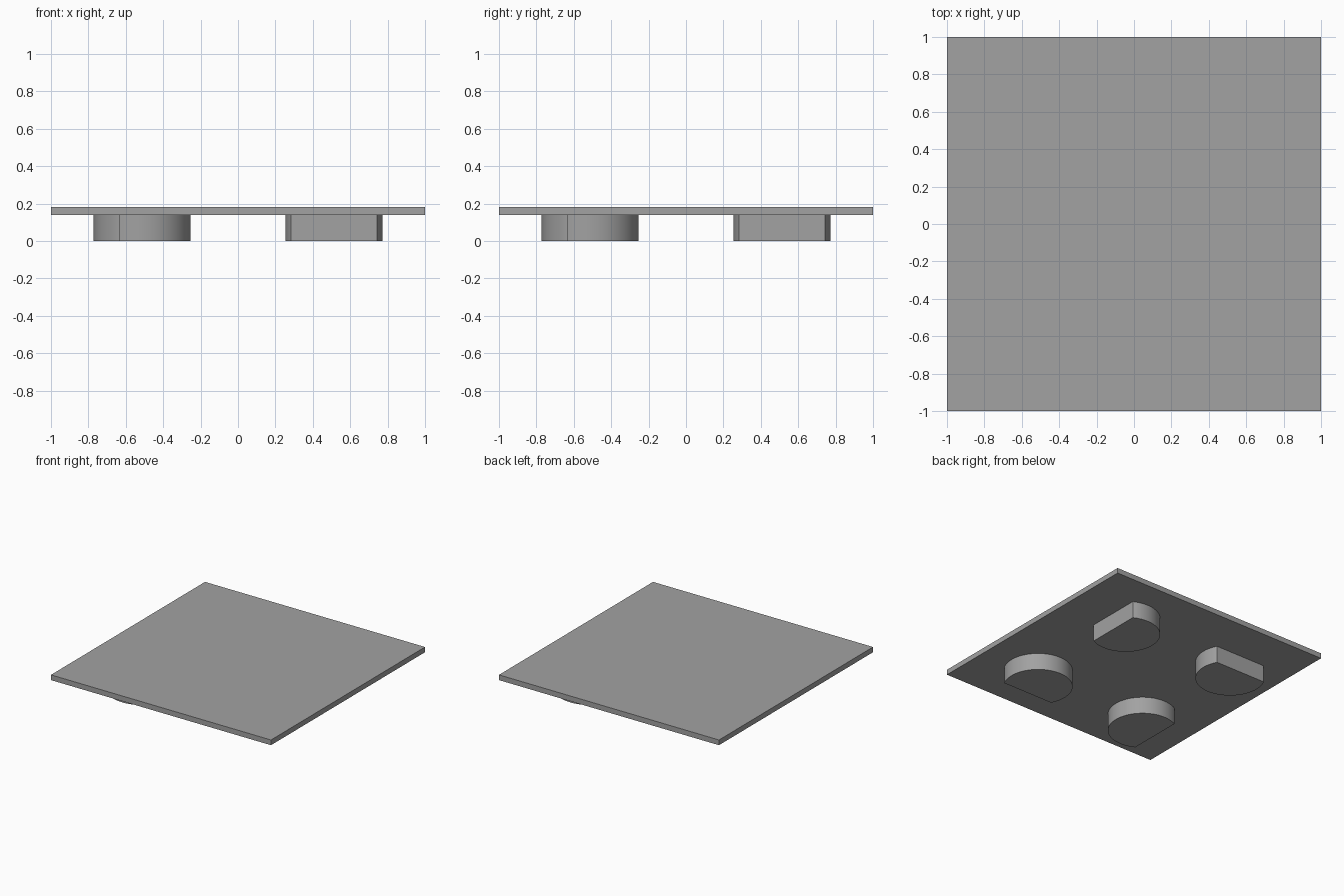
import bpy, bmesh, math

if "Cube" in bpy.data.objects:
    bpy.data.objects.remove(bpy.data.objects["Cube"])

PLATE_BOTTOM, PLATE_TOP = 0.139, 0.182
FOOT_OFFSET, FOOT_RADIUS, FLAT_DISTANCE = 0.513, 0.26, 0.122
ARC_STEPS = 64

grey = bpy.data.materials.new("plain grey")
grey.diffuse_color = (0.36, 0.36, 0.36, 1)
grey.use_nodes = True
grey.node_tree.nodes["Principled BSDF"].inputs["Base Color"].default_value = grey.diffuse_color


def prism(name, outline, z0, z1):
    """Extrude a flat counter-clockwise outline from z0 up to z1."""
    bm = bmesh.new()
    base = bm.faces.new([bm.verts.new((x, y, z0)) for x, y in outline])
    top = bmesh.ops.extrude_face_region(bm, geom=[base], use_keep_orig=True)
    moved = [v for v in top["geom"] if isinstance(v, bmesh.types.BMVert)]
    bmesh.ops.translate(bm, verts=moved, vec=(0, 0, z1 - z0))
    bmesh.ops.recalc_face_normals(bm, faces=bm.faces)
    mesh = bpy.data.meshes.new(name)
    bm.to_mesh(mesh)
    bm.free()
    mesh.materials.append(grey)
    obj = bpy.data.objects.new(name, mesh)
    bpy.context.collection.objects.link(obj)
    return obj


# Square plate
prism("plate", [(-1, -1), (1, -1), (1, 1), (-1, 1)], PLATE_BOTTOM, PLATE_TOP)

# Round foot with one flat side facing outward
half = math.acos(FLAT_DISTANCE / FOOT_RADIUS)
angles = [half + (2 * math.pi - 2 * half) * i / ARC_STEPS for i in range(ARC_STEPS + 1)]
foot_outline = [(FOOT_OFFSET + FOOT_RADIUS * math.cos(a),
                 FOOT_OFFSET + FOOT_RADIUS * math.sin(a)) for a in angles]

# Four feet, each a quarter turn from the last
for i, corner in enumerate(("back_right", "back_left", "front_left", "front_right")):
    foot = prism("foot_" + corner, foot_outline, 0, PLATE_BOTTOM)
    foot.rotation_euler.z = i * math.pi / 2
    bpy.ops.object.select_all(action='DESELECT')
    foot.select_set(True)
    bpy.context.view_layer.objects.active = foot
    bpy.ops.object.shade_smooth_by_angle(angle=math.radians(30))
